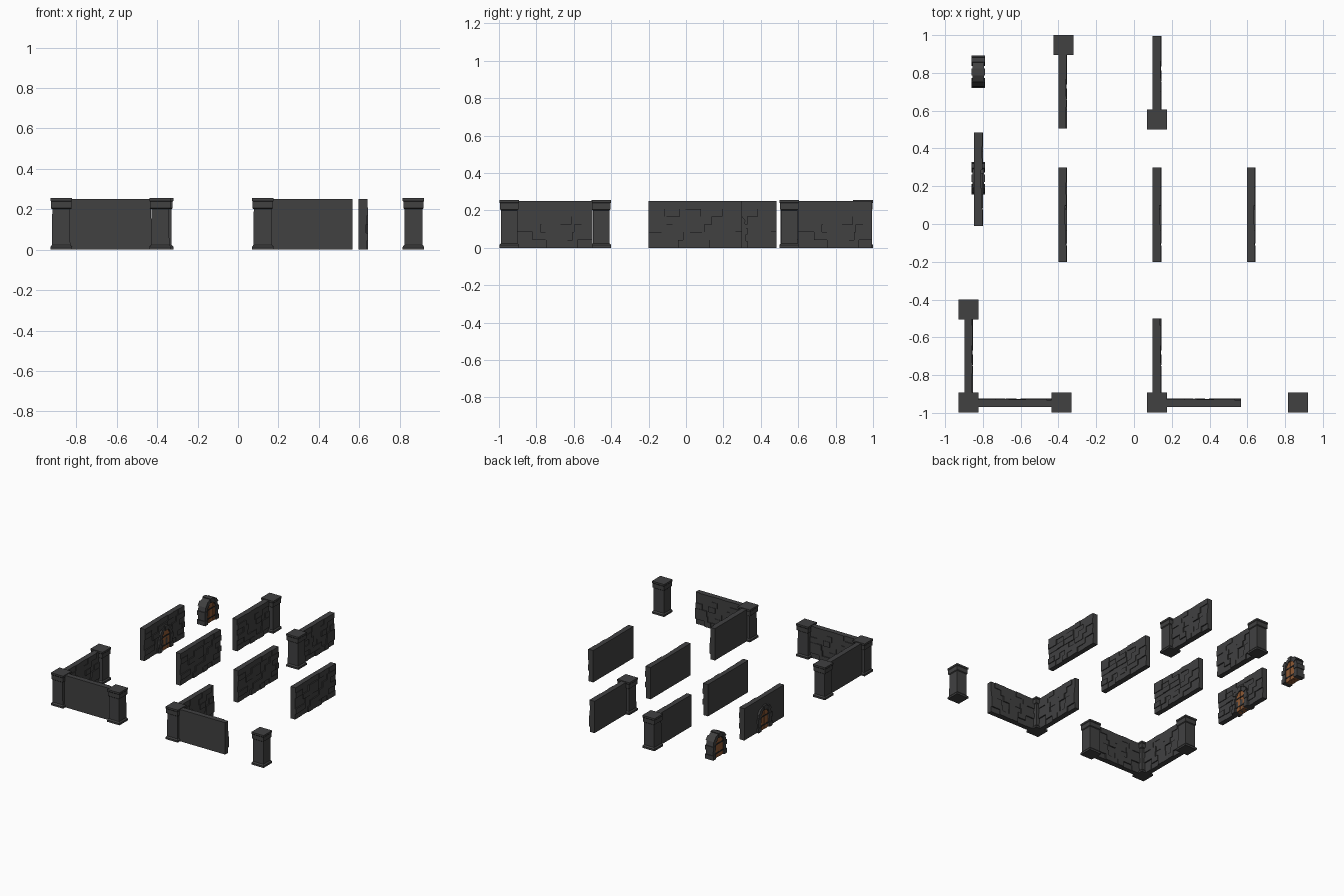
import bpy, bmesh, math, random
from mathutils import Vector

cube = bpy.data.objects.get("Cube")
if cube:
    bpy.data.objects.remove(cube, do_unlink=True)


def material(name, rgb):
    m = bpy.data.materials.new(name)
    m.use_nodes = True
    m.diffuse_color = (*rgb, 1)
    bsdf = next(n for n in m.node_tree.nodes if n.type == 'BSDF_PRINCIPLED')
    bsdf.inputs["Base Color"].default_value = (*rgb, 1)
    bsdf.inputs["Roughness"].default_value = 0.9
    return m


STONE = material("dark stone", (0.052, 0.052, 0.053))
WOOD = material("brown wood", (0.27, 0.10, 0.035))
IRON = material("black iron", (0.02, 0.02, 0.02))


def add_prism(bm, bottom, top):
    """Close two matching loops of points into a solid."""
    a = [bm.verts.new(p) for p in bottom]
    b = [bm.verts.new(p) for p in top]
    n = len(a)
    bm.faces.new(a[::-1])
    bm.faces.new(b)
    for i in range(n):
        j = (i + 1) % n
        bm.faces.new((a[i], a[j], b[j], b[i]))


def add_box(bm, x0, x1, y0, y1, z0, z1):
    ring = [(x0, y0), (x1, y0), (x1, y1), (x0, y1)]
    add_prism(bm, [(x, y, z0) for x, y in ring], [(x, y, z1) for x, y in ring])


def finish(bm, name, mat, location, along_y=False):
    if along_y:  # local length becomes y, local depth becomes x
        for v in bm.verts:
            v.co.x, v.co.y = v.co.y, v.co.x
    bmesh.ops.recalc_face_normals(bm, faces=bm.faces)
    mesh = bpy.data.meshes.new(name)
    bm.to_mesh(mesh)
    bm.free()
    mesh.materials.append(mat)
    ob = bpy.data.objects.new(name, mesh)
    ob.location = location
    bpy.context.collection.objects.link(ob)
    return ob


HEIGHT = 0.25
ROWS = 6


def wall(name, x, y, length, along_y=True):
    """Plain back, uneven coursed stones on the other side."""
    rng = random.Random(7)
    bm = bmesh.new()
    add_box(bm, 0, length, 0, 0.034, 0, HEIGHT)
    step = HEIGHT / ROWS
    for row in range(ROWS):
        u, last = 0.0, 0
        while u < length - 0.001:
            end = u + rng.uniform(0.05, 0.13)
            if end > length - 0.03:
                end = length
            depth = rng.choice([d for d in (0.037, 0.040, 0.043, 0.046) if d != last])
            if row == ROWS - 1:
                depth = min(depth, 0.043)
            add_box(bm, u, end, 0.034, depth, row * step, (row + 1) * step)
            u, last = end, depth
    finish(bm, name, STONE, (x, y, 0), along_y)


def pillar(name, x, y):
    """Square pillar: half width at each height, base to cap."""
    profile = [(0.053, 0), (0.053, 0.014), (0.045, 0.024), (0.044, 0.2),
               (0.05, 0.205), (0.05, 0.238), (0.053, 0.242), (0.053, 0.255)]
    bm = bmesh.new()
    rings = [[bm.verts.new((sx * r, sy * r, z)) for sx, sy in
              ((-1, -1), (1, -1), (1, 1), (-1, 1))] for r, z in profile]
    for a, b in zip(rings, rings[1:]):
        for i in range(4):
            j = (i + 1) % 4
            bm.faces.new((a[i], a[j], b[j], b[i]))
    bm.faces.new(rings[0][::-1])
    bm.faces.new(rings[-1])
    finish(bm, name, STONE, (x, y, 0))


def doorway(name, x, y):
    """Stone arch around a planked door, facing along x."""
    spring, inner, outer = 0.105, 0.05, 0.08
    bm = bmesh.new()
    # jamb blocks
    for side in (-1, 1):
        for k in range(3):
            half = 0.036 if k % 2 == 0 else 0.031
            wide = 0.086 if k % 2 == 0 else 0.08
            y0, y1 = sorted((side * inner, side * wide))
            add_box(bm, -half, half, y0, y1, k * spring / 3, (k + 1) * spring / 3)
    # arch blocks with a taller keystone
    count = 7
    for k in range(count):
        half = 0.036 if k % 2 else 0.031
        far = outer + (0.006 if k % 2 else 0)
        angles = [math.pi * (k + e) / count for e in (0, 1)]
        quad = [(r * math.cos(a), spring + r * math.sin(a))
                for r, a in ((inner, angles[0]), (far, angles[0]),
                             (far, angles[1]), (inner, angles[1]))]
        add_prism(bm, [(-half, p, q) for p, q in quad], [(half, p, q) for p, q in quad])
    finish(bm, name + "_arch", STONE, (x, y, 0))

    # door planks, each following the arch at its top
    bm = bmesh.new()
    planks = 4
    width = 2 * inner / planks
    for k in range(planks):
        y0 = -inner + k * width + 0.0008
        y1 = y0 + width - 0.0016
        half = 0.026 if k % 2 else 0.0245
        tops = [spring + math.sqrt(max(inner ** 2 - p ** 2, 0)) for p in (y0, y1)]
        quad = [(y0, 0), (y1, 0), (y1, tops[1]), (y0, tops[0])]
        add_prism(bm, [(-half, p, q) for p, q in quad], [(half, p, q) for p, q in quad])
    finish(bm, name + "_door", WOOD, (x, y, 0))

    # iron straps on both sides
    bm = bmesh.new()
    for z in (0.03, 0.1):
        add_box(bm, -0.028, 0.028, -inner, inner, z, z + 0.01)
    finish(bm, name + "_straps", IRON, (x, y, 0))


# free-standing wall panels
for label, x in (("left", 0.597), ("middle", 0.099), ("right", -0.401)):
    wall(label + "_panel", x, -0.2, 0.5)

# panels ending in a pillar
wall("rear_panel_right", -0.401, 0.505, 0.395)
pillar("rear_pillar_right", -0.373, 0.947)
wall("rear_panel_left", 0.099, 0.6, 0.395)
pillar("rear_pillar_left", 0.122, 0.552)

# panel with a door, and a loose doorway
wall("door_panel", -0.846, -0.01, 0.495)
doorway("panel_doorway", -0.825, 0.242)
doorway("loose_doorway", -0.825, 0.805)

# corners made of two walls
for label, x in (("right", -0.875), ("left", 0.122)):
    pillar(label + "_corner_pillar", x, -0.945)
    wall(label + "_corner_side_wall", x - 0.023, -0.905, 0.405)
    wall(label + "_corner_front_wall", x + 0.04, -0.969, 0.405, along_y=False)
pillar("corner_rear_end_pillar", -0.875, -0.453)
pillar("corner_front_end_pillar", -0.385, -0.945)

# single pillar
pillar("single_pillar", 0.868, -0.945)
